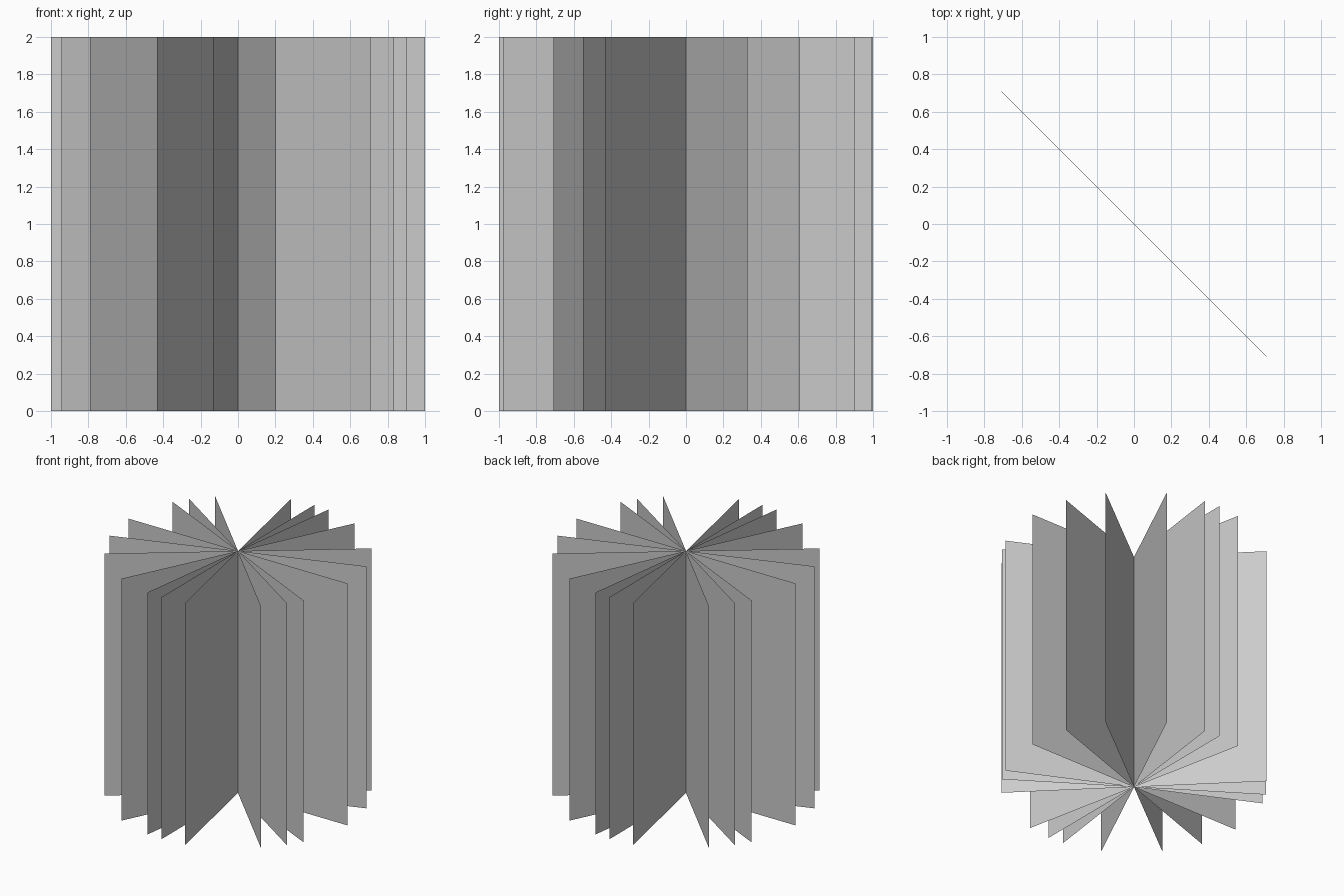
import bpy
from math import radians, pi

if "Cube" in bpy.data.objects:
    bpy.data.objects.remove(bpy.data.objects["Cube"])

# Upright square cards, all crossing on the vertical axis; headings in degrees
HEADINGS = [0, 19.2, 37.6, 64.3, 82.3, 90, -78.3, -45, -33.4, -25.7]


def add_card(index, heading):
    bpy.ops.mesh.primitive_plane_add(size=2, location=(0, 0, 1),
                                     rotation=(pi / 2, 0, radians(heading)))
    bpy.context.object.name = f"crossed_card_{index}"


for i, heading in enumerate(HEADINGS, 1):
    add_card(i, heading)
